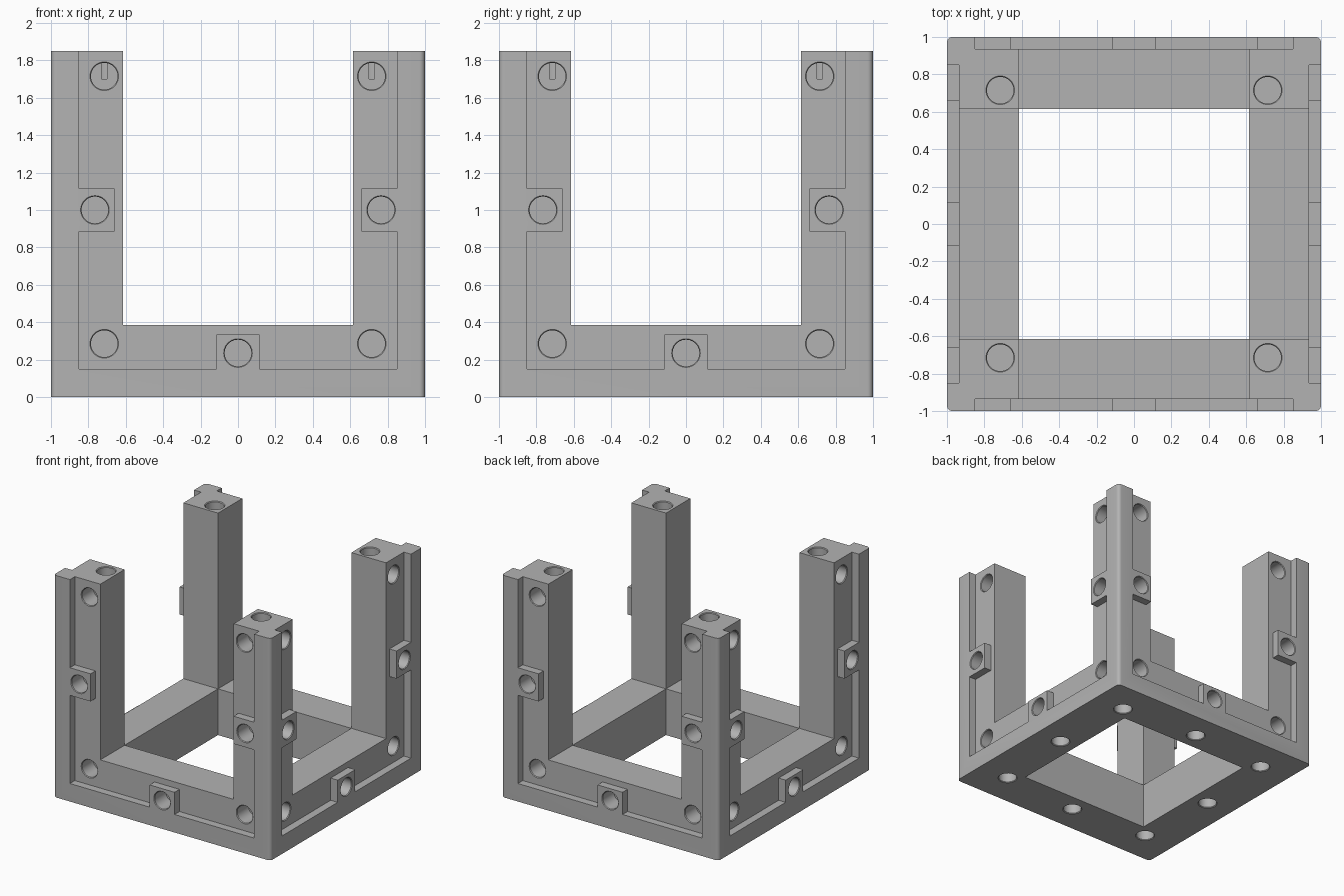
import bpy, bmesh
from math import pi, sin, cos
from mathutils import Matrix

if "Cube" in bpy.data.objects:
    bpy.data.objects.remove(bpy.data.objects["Cube"])

TOP = 1.85      # frame height
INNER = 0.615   # half width of the opening
RAIL = 0.385    # height of the base rails
PANEL = 0.935   # distance of the recessed panels
HOLE, TAB = 0.715, 0.765  # hole offsets at corners and on tabs


def prism(bm, outline, low, high, matrix=Matrix()):
    """Closed prism over an anticlockwise outline."""
    a, b = ([bm.verts.new(matrix @ Matrix.Translation((u, v, d)).translation)
             for u, v in outline] for d in (low, high))
    bm.faces.new(a[::-1])
    bm.faces.new(b)
    n = len(outline)
    for i in range(n):
        j = (i + 1) % n
        bm.faces.new((a[i], a[j], b[j], b[i]))


def hole(bm, u, v, surface, matrix, sides=40):
    """Blind hole with a small chamfer at its mouth."""
    rings = []
    for r, d in ((0.0715, -0.15), (0.0715, -0.006), (0.0765, 0), (0.0765, 0.03)):
        rings.append([bm.verts.new(matrix @ Matrix.Translation(
            (u + r * cos(2 * pi * i / sides), v + r * sin(2 * pi * i / sides),
             surface + d)).translation) for i in range(sides)])
    bm.faces.new(rings[0][::-1])
    bm.faces.new(rings[-1])
    for a, b in zip(rings, rings[1:]):
        for i in range(sides):
            j = (i + 1) % sides
            bm.faces.new((a[i], a[j], b[j], b[i]))


def make_object(name, bm):
    mesh = bpy.data.meshes.new(name)
    bm.to_mesh(mesh)
    bm.free()
    obj = bpy.data.objects.new(name, mesh)
    bpy.context.collection.objects.link(obj)
    return obj


def carve(target, bm):
    cutter = make_object("cutter", bm)
    cutter.hide_render = True
    mod = target.modifiers.new("carve", 'BOOLEAN')
    mod.operation, mod.solver, mod.object = 'DIFFERENCE', 'EXACT', cutter
    bpy.context.view_layer.objects.active = target
    bpy.ops.object.modifier_apply(modifier=mod.name)
    bpy.data.objects.remove(cutter)


def rectangle(x, y):
    return [(-x, -y), (x, -y), (x, y), (-x, y)]


# Solid block with rounded upright edges
bm = bmesh.new()
prism(bm, rectangle(1, 1), 0, TOP)
upright = [e for e in bm.edges if abs(e.verts[0].co.z - e.verts[1].co.z) > 1]
bmesh.ops.bevel(bm, geom=upright, offset=0.03, segments=6, profile=0.5,
                affect='EDGES')
frame = make_object("corner_post_frame", bm)

# Central well and the wide openings between the posts
for x, y, low in ((INNER, INNER, -1), (2, INNER, RAIL), (INNER, 2, RAIL)):
    bm = bmesh.new()
    prism(bm, rectangle(x, y), low, 3)
    carve(frame, bm)

# Recessed panel outline, leaving three square tabs standing
half = [(0.115, 0.335), (0.115, 0.15), (0.85, 0.15), (0.85, 0.885),
        (0.66, 0.885), (0.66, 1.115), (0.85, 1.115), (0.85, 2)]
recess = half + [(-u, v) for u, v in reversed(half)]

sides = [Matrix.Rotation(k * pi / 2, 4, 'Z') @ Matrix.Rotation(pi / 2, 4, 'X')
         for k in range(4)]
for side in sides:
    bm = bmesh.new()
    prism(bm, recess, PANEL, 1.2, side)
    carve(frame, bm)

# Holes in the panels and tabs of each side
for side in sides:
    bm = bmesh.new()
    for s in (-1, 1):
        for t in (-1, 1):
            hole(bm, s * HOLE, 1 + t * HOLE, PANEL, side)
        hole(bm, s * TAB, 1, 1, side)
    hole(bm, 0, 1 - TAB, 1, side)
    carve(frame, bm)

# Holes in the post tops and in the underside
corners = [(s * HOLE, t * HOLE) for s in (-1, 1) for t in (-1, 1)]
middles = [(TAB, 0), (-TAB, 0), (0, TAB), (0, -TAB)]
for spots, height, matrix in (
        (corners, TOP, Matrix()),
        (corners + middles, 0, Matrix.Rotation(pi, 4, 'X'))):
    bm = bmesh.new()
    for x, y in spots:
        hole(bm, x, y, height, matrix)
    carve(frame, bm)

# Grey finish
grey = bpy.data.materials.new("plain_grey")
grey.use_nodes = True
colour = (0.45, 0.45, 0.45, 1)
grey.diffuse_color = colour
grey.node_tree.nodes["Principled BSDF"].inputs["Base Color"].default_value = colour
frame.data.materials.clear()
frame.data.materials.append(grey)

bpy.ops.object.select_all(action='DESELECT')
frame.select_set(True)
bpy.context.view_layer.objects.active = frame
bpy.ops.object.shade_smooth_by_angle(angle=pi / 6)
